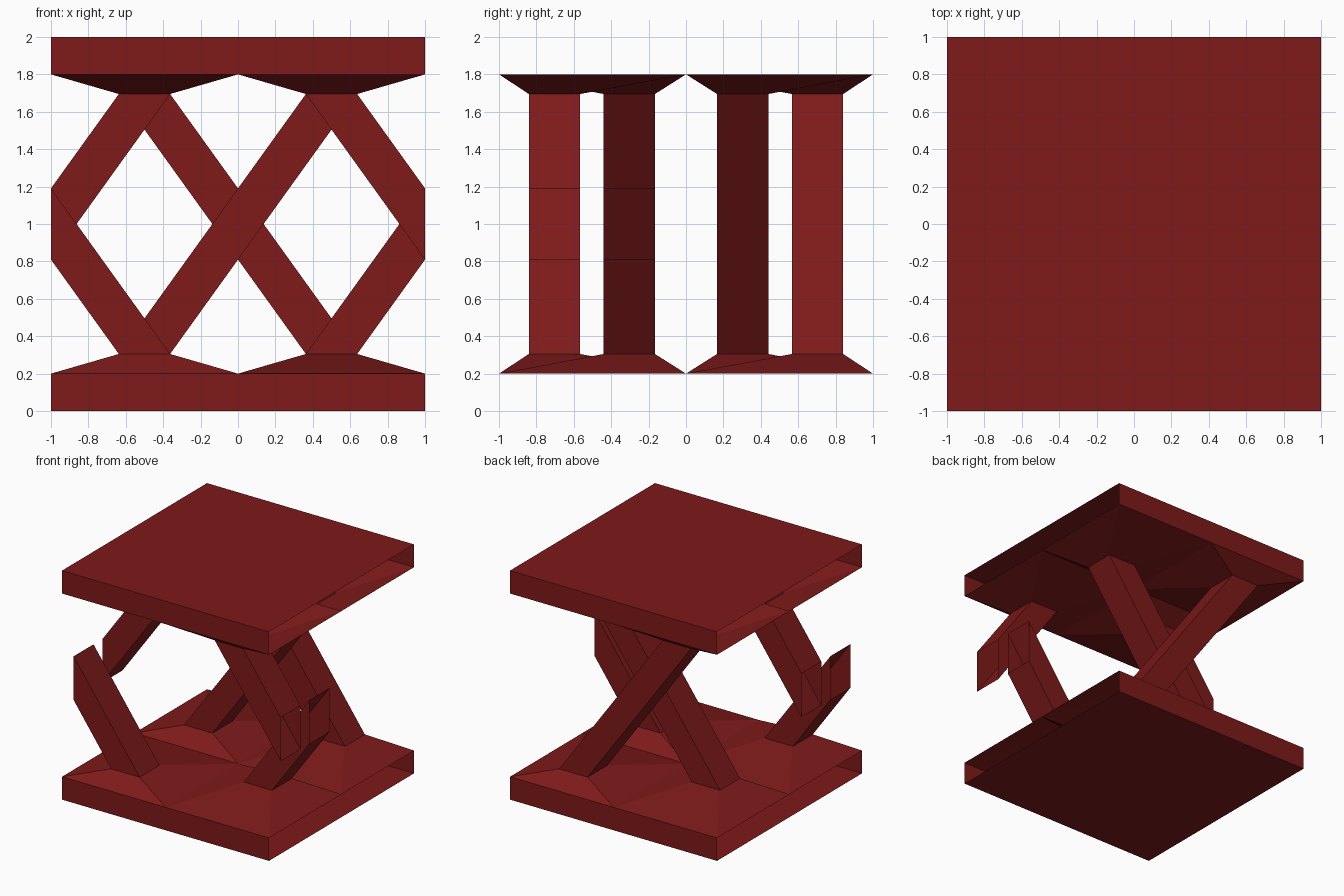
import bpy
from mathutils import Matrix, Vector

if "Cube" in bpy.data.objects:
    bpy.data.objects.remove(bpy.data.objects["Cube"])

H = 0.137            # half width of a strut's horizontal section
PLATE, FOOT = 0.2, 0.305
SLOPE = (1 - FOOT) / 0.5
CORNERS = [(-1, -1), (1, -1), (1, 1), (-1, 1)]

red = bpy.data.materials.new("dark_red")
red.diffuse_color = (0.21, 0.01, 0.01, 1)
red.use_nodes = True
red.node_tree.nodes["Principled BSDF"].inputs["Base Color"].default_value = red.diffuse_color

# half turn about the y axis through the model's middle
HALF_TURN = (Matrix.Translation((0, 0, 1)) @ Matrix.Diagonal((-1, 1, -1, 1))
             @ Matrix.Translation((0, 0, -1)))


def make(name, verts, faces, turned=False):
    if turned:
        verts = [HALF_TURN @ Vector(v) for v in verts]
    mesh = bpy.data.meshes.new(name)
    mesh.from_pydata(verts, [], faces)
    mesh.materials.append(red)
    obj = bpy.data.objects.new(name, mesh)
    bpy.context.collection.objects.link(obj)


def ring(cx, cy, z, h=H):
    return [(cx + sx * h, cy + sy * h, z) for sx, sy in CORNERS]


def sleeve(name, lower, upper, turned=False):
    """Four-sided open tube joining two rings."""
    faces = [(i, (i + 1) % 4, 4 + (i + 1) % 4, 4 + i) for i in range(4)]
    make(name, lower + upper, faces, turned)


# x side, y position of each strut foot on the lower plate
FEET = [(-1, -0.703), (1, -0.303), (-1, 0.303), (1, 0.703)]

for level, turned in (("lower", False), ("upper", True)):
    # Plate shell, open at both x ends
    shell = ring(0, 0, 0, 1) + ring(0, 0, PLATE, 1)
    make(level + "_plate", shell, [(3, 2, 1, 0), (0, 1, 5, 4), (2, 3, 7, 6)], turned)

    for n, (side, y) in enumerate(FEET, 1):
        # Sloped mount filling one quarter of the plate
        quarter = ring(side * 0.5, 0.5 if y > 0 else -0.5, PLATE, 0.5)
        foot = ring(side * 0.5, y, FOOT)
        sleeve(f"{level}_mount_{n}", quarter, foot, turned)

        # Front struts lean outward and are cut off open at the model's side
        if y < 0:
            cut = [(side, py, 1 - side * (px - side * 0.5) * SLOPE) for px, py, _ in foot]
            sleeve(f"{level}_outer_strut_{n}", foot, cut, turned)

# Back struts cross from plate to plate
for n, (side, y) in enumerate(FEET[2:], 1):
    sleeve(f"crossing_strut_{n}", ring(side * 0.5, y, FOOT), ring(-side * 0.5, y, 2 - FOOT))
